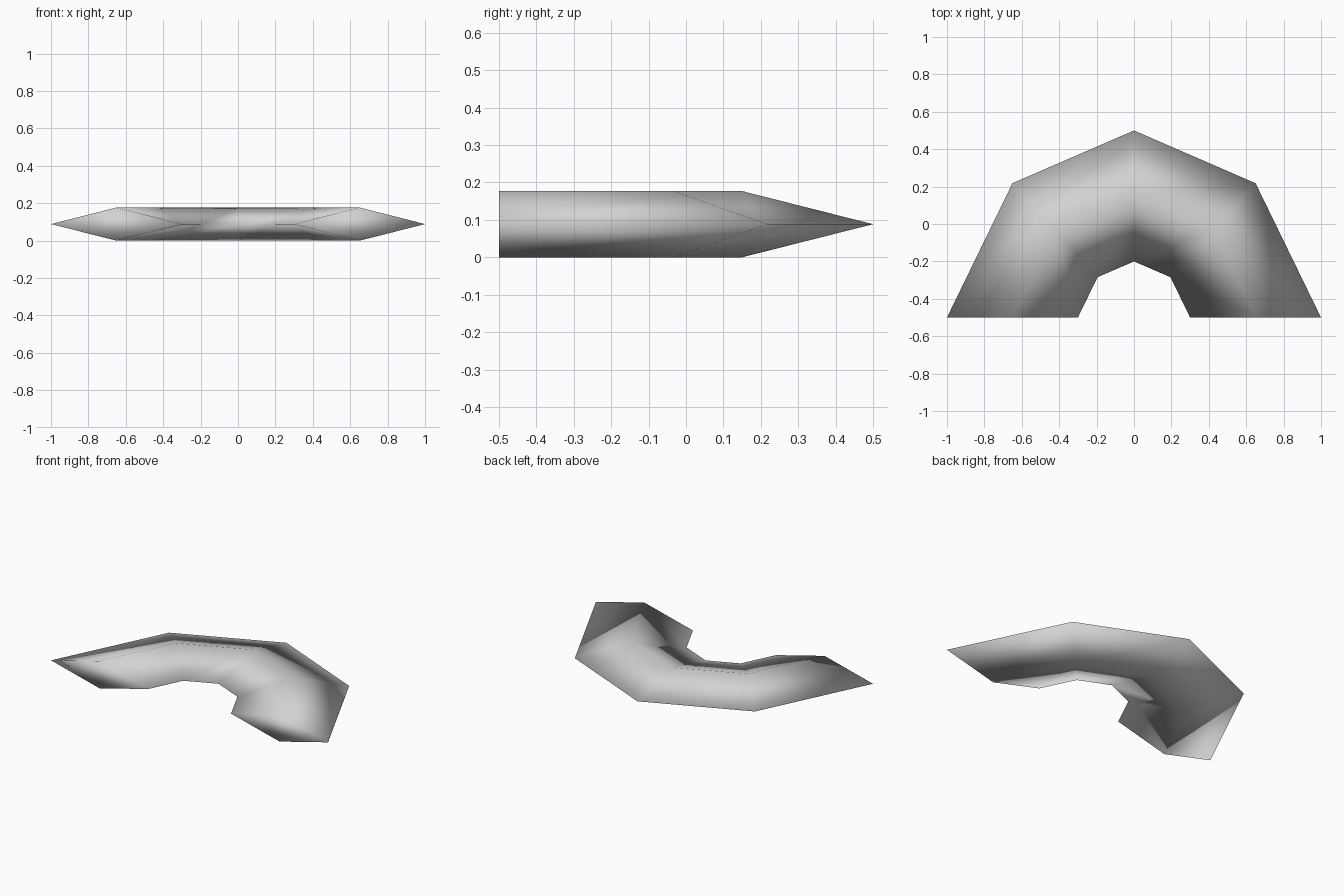
import bpy
import bmesh

old = bpy.data.objects.get("Cube")
if old:
    bpy.data.objects.remove(old, do_unlink=True)

# One plain material
grey = bpy.data.materials.new("light_grey")
grey.use_nodes = True
colour = (0.65, 0.65, 0.65, 1)
grey.diffuse_color = colour
grey.node_tree.nodes["Principled BSDF"].inputs["Base Color"].default_value = colour

# Diamond cross-section: (distance factor from the arch centre, height)
HEIGHT = 0.177
section = [(1, HEIGHT / 2), (0.65, HEIGHT), (0.3, HEIGHT / 2), (0.65, 0)]

# Outer rim of the arch, mirrored about the middle
half = [(1, 0), (0.65, 0.718)]
rim = half + [(0, 1)] + [(-x, y) for x, y in reversed(half)]

# Sweep the diamond along the rim
bm = bmesh.new()
rings = [[bm.verts.new((x * r, y * r - 0.5, z)) for r, z in section] for x, y in rim]
for a, b in zip(rings, rings[1:]):
    for i in range(len(section)):
        j = (i + 1) % len(section)
        bm.faces.new((a[i], a[j], b[j], b[i]))

# Close both ends
bm.faces.new(rings[0])
bm.faces.new(rings[-1])
bmesh.ops.recalc_face_normals(bm, faces=bm.faces[:])
for face in bm.faces:
    face.smooth = True

mesh = bpy.data.meshes.new("half_ring")
bm.to_mesh(mesh)
bm.free()
mesh.materials.append(grey)
bpy.context.collection.objects.link(bpy.data.objects.new("half_ring", mesh))
